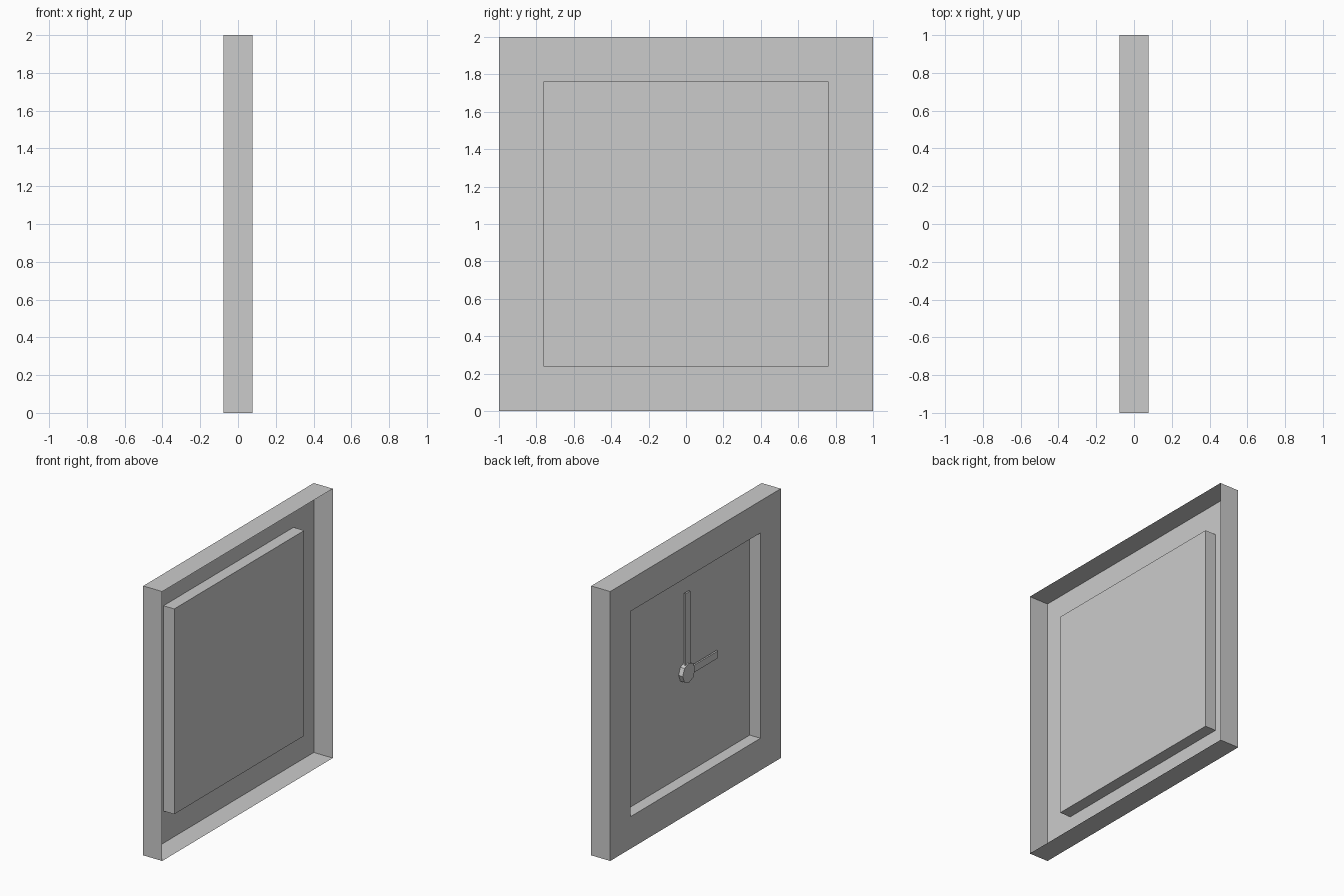
import bpy
import bmesh
import math

default_cube = bpy.data.objects.get("Cube")
if default_cube:
    bpy.data.objects.remove(default_cube, do_unlink=True)

# Material
grey = bpy.data.materials.new("plain_grey")
grey.use_nodes = True
colour = (0.6, 0.6, 0.6, 1)
grey.diffuse_color = colour
grey.node_tree.nodes["Principled BSDF"].inputs["Base Color"].default_value = colour

CENTRE_Z = 1.0
HALF_DEPTH = 0.078
DIAL_HALF = 0.762
DIAL_X = 0.01


def add_object(name, bm):
    mesh = bpy.data.meshes.new(name)
    bm.to_mesh(mesh)
    bm.free()
    mesh.materials.append(grey)
    obj = bpy.data.objects.new(name, mesh)
    bpy.context.collection.objects.link(obj)
    return obj


def square_ring(bm, half, x):
    corners = [(-1, -1), (1, -1), (1, 1), (-1, 1)]
    return [bm.verts.new((x, y * half, CENTRE_Z + z * half)) for y, z in corners]


def box(name, x, y, z):
    """Box from (low, high) ranges on each axis."""
    bm = bmesh.new()
    bmesh.ops.create_cube(bm, size=1)
    for v in bm.verts:
        v.co = [r[1] if c > 0 else r[0] for c, r in zip(v.co, (x, y, z))]
    return add_object(name, bm)


# Case: thin shell open at the back, stepping from the rim to the sunken dial
bm = bmesh.new()
profile = [(1, HALF_DEPTH), (1, -HALF_DEPTH), (DIAL_HALF, -HALF_DEPTH), (DIAL_HALF, DIAL_X)]
rings = [square_ring(bm, half, x) for half, x in profile]
for a, b in zip(rings, rings[1:]):
    for i in range(4):
        j = (i + 1) % 4
        bm.faces.new((b[i], b[j], a[j], a[i]))
bm.faces.new(reversed(rings[-1]))
add_object("clock_case", bm)

# Hands
hand_x = (-0.016, -0.003)
w = 0.027
box("minute_hand", hand_x, (-w, w), (CENTRE_Z, CENTRE_Z + 0.595))
box("hour_hand", hand_x, (-0.355, 0), (CENTRE_Z - w, CENTRE_Z + w))

# Hub: eight-sided pin on the dial
bpy.ops.mesh.primitive_cylinder_add(
    vertices=8, radius=0.073, depth=0.034,
    location=(DIAL_X - 0.017, 0, CENTRE_Z), rotation=(0, math.pi / 2, 0))
hub = bpy.context.object
hub.name = "hand_hub"
hub.data.materials.append(grey)
